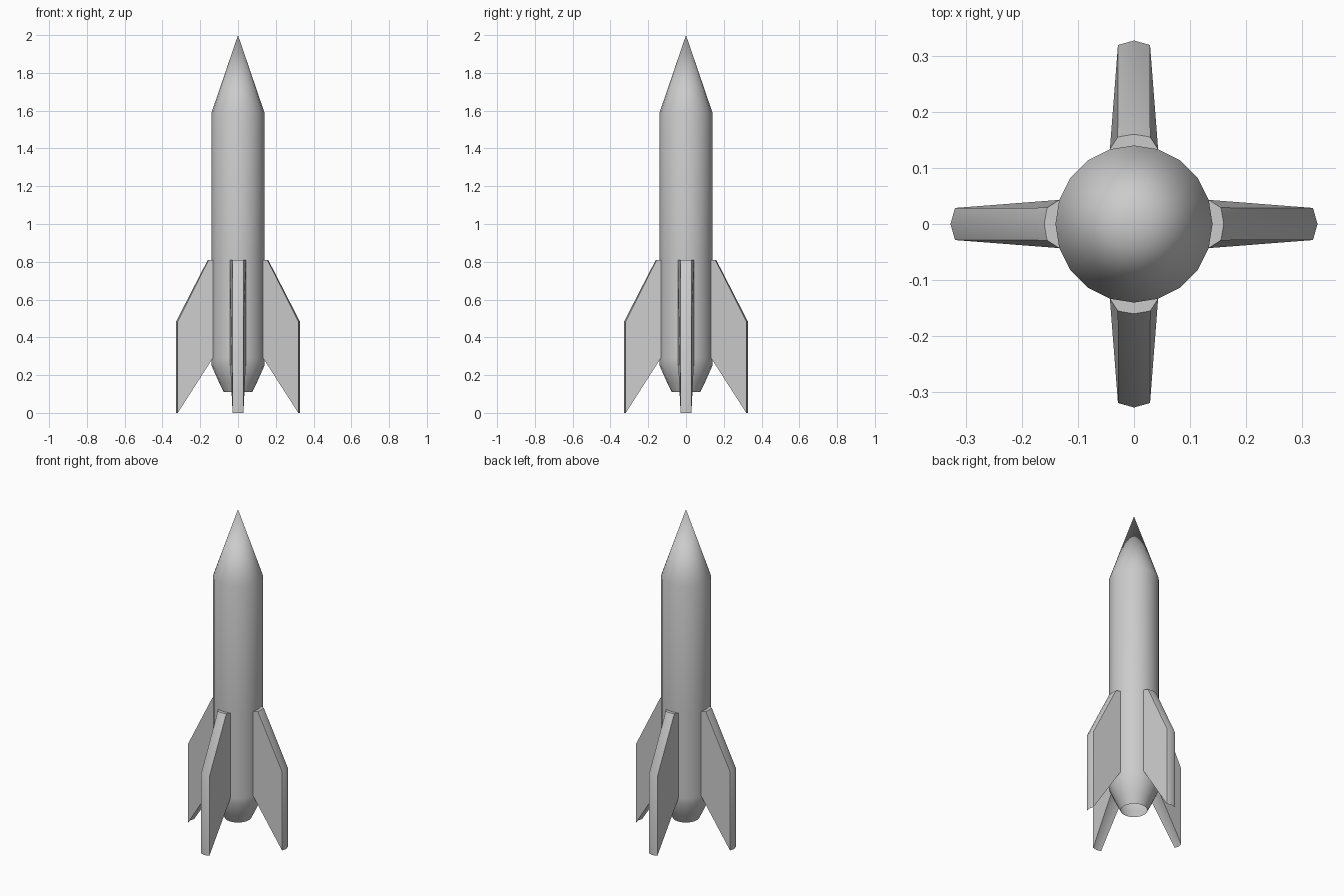
import bpy, bmesh
from math import sin, cos, pi, radians
from mathutils import Matrix

if "Cube" in bpy.data.objects:
    bpy.data.objects.remove(bpy.data.objects["Cube"])

SIDES = 20


def make_object(name, bm):
    bmesh.ops.recalc_face_normals(bm, faces=bm.faces)
    mesh = bpy.data.meshes.new(name)
    bm.to_mesh(mesh)
    bm.free()
    ob = bpy.data.objects.new(name, mesh)
    bpy.context.collection.objects.link(ob)
    bpy.ops.object.select_all(action='DESELECT')
    ob.select_set(True)
    bpy.context.view_layer.objects.active = ob
    bpy.ops.object.shade_smooth_by_angle(angle=radians(34))
    return ob


# Fuselage: tail opening up to the shoulder, closed by a pointed nose
profile = [(0.075, 0.11), (0.102, 0.165), (0.14, 0.25), (0.14, 0.29),
           (0.14, 0.81), (0.14, 1.59)]
bm = bmesh.new()
rings = [[bm.verts.new((r * cos(2 * pi * i / SIDES), r * sin(2 * pi * i / SIDES), z))
          for i in range(SIDES)] for r, z in profile]
tip = bm.verts.new((0, 0, 2))
for i in range(SIDES):
    j = (i + 1) % SIDES
    for a, b in zip(rings, rings[1:]):
        bm.faces.new((a[i], a[j], b[j], b[i]))
    bm.faces.new((rings[-1][i], rings[-1][j], tip))
make_object("rocket_body", bm)

# Fins: outline stations (centre x, edge x, half width, z), root sits on the body
outline = [(0.14, 0.133, 0.043, 0.29), (0.14, 0.133, 0.043, 0.81),
           (0.16, 0.155, 0.029, 0.81), (0.327, 0.319, 0.0286, 0.485),
           (0.327, 0.319, 0.0286, 0.0)]
for k, name in enumerate(("right_fin", "back_fin", "left_fin", "front_fin")):
    bm = bmesh.new()
    rows = [[bm.verts.new(p) for p in ((e, -w, z), (c, 0, z), (e, w, z))]
            for c, e, w, z in outline]
    for n in range(1, 5):
        a, b = rows[n], rows[(n + 1) % 5]
        for s in range(2):
            bm.faces.new((a[s], a[s + 1], b[s + 1], b[s]))
    for s in (0, 2):
        bm.faces.new([row[s] for row in rows])
    bm.transform(Matrix.Rotation(k * pi / 2, 4, 'Z'))
    make_object(name, bm)
